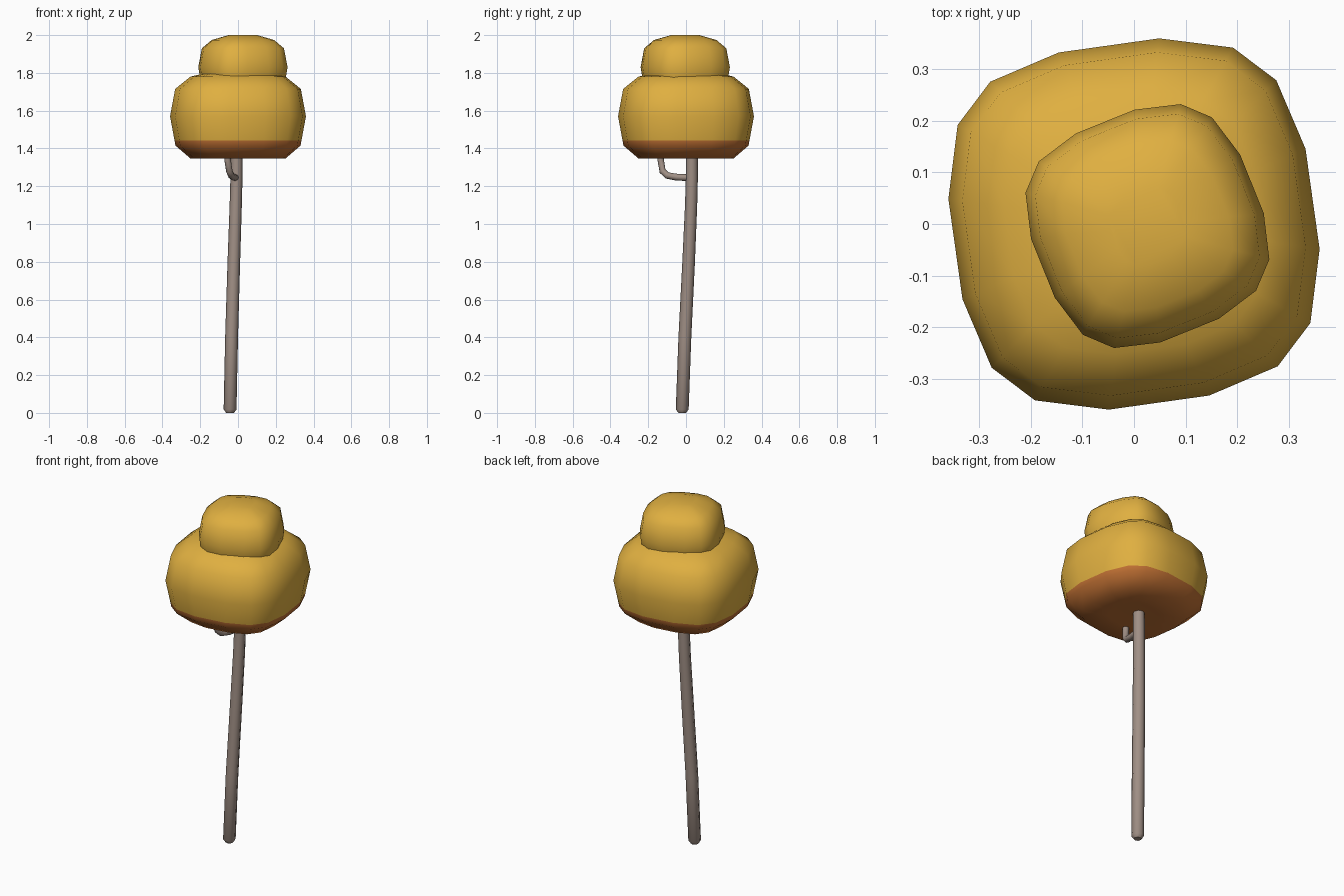
import bpy, bmesh, math

if "Cube" in bpy.data.objects:
    bpy.data.objects.remove(bpy.data.objects["Cube"])


def material(name, rgb):
    m = bpy.data.materials.new(name)
    m.diffuse_color = (*rgb, 1)
    m.use_nodes = True
    m.node_tree.nodes["Principled BSDF"].inputs["Base Color"].default_value = m.diffuse_color
    return m


yellow = material("golden leaves", (0.74, 0.43, 0.052))
orange = material("orange underside", (0.52, 0.16, 0.033))
bark = material("grey brown bark", (0.35, 0.275, 0.235))

# Rounded-square outline: four points per quarter (angle offset, radius)
QUARTER = [(-15.7, 0.363), (15.7, 0.363), (37.3, 0.392), (52.7, 0.392)]


def foliage(name, centre, turn, size, profile, split=None):
    """Loft the rounded square through (scale, height) rings."""
    bm = bmesh.new()
    rings = []
    for s, z in profile:
        ring = []
        for q in range(4):
            for a, r in QUARTER:
                t = math.radians(a + turn + 90 * q)
                ring.append(bm.verts.new((centre[0] + r * s * size * math.cos(t),
                                          centre[1] + r * s * size * math.sin(t), z)))
        rings.append(ring)
    for lo, hi in zip(rings, rings[1:]):
        for i in range(16):
            j = (i + 1) % 16
            bm.faces.new((lo[i], lo[j], hi[j], hi[i]))
    bm.faces.new(rings[0][::-1])
    bm.faces.new(rings[-1])
    # Level colour boundary cut into the faces
    if split is not None:
        bmesh.ops.bisect_plane(bm, geom=bm.verts[:] + bm.edges[:] + bm.faces[:],
                               plane_co=(0, 0, split), plane_no=(0, 0, 1))
    bm.normal_update()
    for f in bm.faces:
        f.smooth = True
        if split is not None and f.calc_center_median().z < split:
            f.material_index = 1
    me = bpy.data.meshes.new(name)
    bm.to_mesh(me)
    bm.free()
    me.materials.append(yellow)
    if split is not None:
        me.materials.append(orange)
    ob = bpy.data.objects.new(name, me)
    bpy.context.collection.objects.link(ob)
    return ob


def limb(name, radius, points):
    """Eight-sided tube along (x, y, z, radius factor) points."""
    cu = bpy.data.curves.new(name, 'CURVE')
    cu.dimensions = '3D'
    cu.bevel_depth = radius
    cu.bevel_resolution = 2
    cu.use_fill_caps = True
    sp = cu.splines.new('POLY')
    sp.points.add(len(points) - 1)
    for p, (x, y, z, r) in zip(sp.points, points):
        p.co = (x, y, z, 1)
        p.radius = r
    sp.use_smooth = True
    cu.materials.append(bark)
    ob = bpy.data.objects.new(name, cu)
    bpy.context.collection.objects.link(ob)
    return ob


# Leaf crowns
foliage("lower_crown", (0, 0), 8, 1.0,
        [(0.35, 1.35), (0.7, 1.347), (0.92, 1.415), (1.0, 1.57),
         (0.925, 1.715), (0.7, 1.78), (0.36, 1.81)], split=1.443)
foliage("upper_crown", (0.026, -0.004), 22, 0.625,
        [(0.7, 1.68), (0.93, 1.73), (1.0, 1.83),
         (0.92, 1.93), (0.7, 1.974), (0.32, 2.0)])

# Gently bent trunk with a rounded foot
limb("trunk", 0.034,
     [(-0.042, -0.02, 0.0, 0.6), (-0.042, -0.02, 0.018, 1), (-0.034, -0.006, 0.4, 1),
      (-0.022, 0.014, 0.8, 0.98), (-0.012, 0.027, 1.1, 0.95),
      (-0.008, 0.031, 1.25, 0.94), (-0.006, 0.031, 1.5, 0.9)])

# Small hooked branch
limb("side_branch", 0.018,
     [(-0.01, 0.03, 1.245, 1), (-0.025, -0.05, 1.248, 1), (-0.036, -0.1, 1.257, 1),
      (-0.046, -0.124, 1.28, 1), (-0.055, -0.134, 1.34, 1), (-0.058, -0.136, 1.45, 0.9)])
